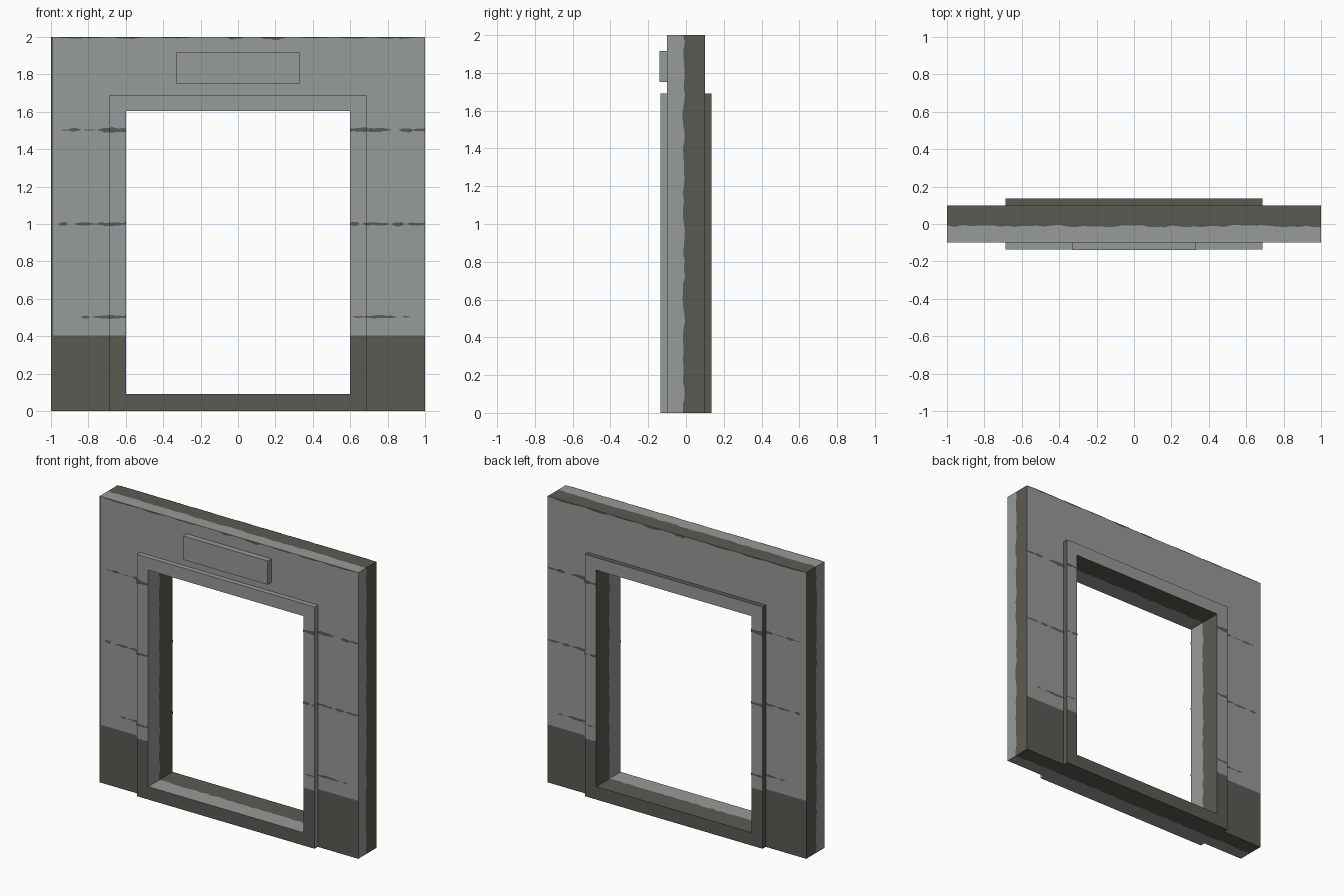
import bpy, bmesh, math, random
from mathutils import Vector

if "Cube" in bpy.data.objects:
    bpy.data.objects.remove(bpy.data.objects["Cube"])

random.seed(4)


def material(name, rgb):
    m = bpy.data.materials.new(name)
    m.diffuse_color = (*rgb, 1)
    m.use_nodes = True
    m.node_tree.nodes["Principled BSDF"].inputs["Base Color"].default_value = m.diffuse_color
    return m


LIGHT = material("light_concrete", (0.305, 0.328, 0.318))
DARK = material("dark_concrete", (0.105, 0.102, 0.087))
SEAM = -0.013       # depth where the edge faces change colour
WALL, FRAME = 0.10, 0.135
SKIRT = 0.405       # height of the dark base band


def add_object(name, bm):
    me = bpy.data.meshes.new(name)
    bm.to_mesh(me)
    bm.free()
    me.materials.append(LIGHT)
    me.materials.append(DARK)
    ob = bpy.data.objects.new(name, me)
    bpy.context.collection.objects.link(ob)
    return ob


def cut(bm, axis, value):
    no = Vector((0, 0, 0))
    no[axis] = 1
    bmesh.ops.bisect_plane(bm, geom=bm.verts[:] + bm.edges[:] + bm.faces[:],
                           dist=1e-5, plane_co=no * value, plane_no=no)


def paint(bm):
    """Front/back: dark base band and left edge. Edge faces: dark rear half."""
    bm.normal_update()
    for f in bm.faces:
        c = f.calc_center_median()
        if abs(f.normal.y) > 0.7:
            left_edge = c.y < 0 and c.x < -0.99
            f.material_index = int(c.z < SKIRT or left_edge)
        else:
            f.material_index = int(c.y > SEAM)


def slab(name, outline, depth):
    """Extrude an x-z outline through the wall with a ragged colour seam."""
    bm = bmesh.new()
    f = bm.faces.new([bm.verts.new((x, -depth, z)) for x, z in outline])
    r = bmesh.ops.extrude_face_region(bm, geom=[f])
    bmesh.ops.translate(bm, vec=(0, 2 * depth, 0),
                        verts=[g for g in r["geom"] if isinstance(g, bmesh.types.BMVert)])
    bmesh.ops.recalc_face_normals(bm, faces=bm.faces[:])
    cut(bm, 1, SEAM)
    for i in range(1, 50):
        cut(bm, 0, -1 + i * 0.04 + 0.003)
        cut(bm, 2, i * 0.04 + 0.003)
    cut(bm, 2, SKIRT)
    cut(bm, 0, -0.988)
    paint(bm)
    for v in bm.verts:
        if abs(v.co.y - SEAM) < 1e-4:
            v.co.y += random.uniform(-0.005, 0.008)
    return add_object(name, bm)


# wall around the frame
slab("wall", [(-1, 0), (-0.687, 0), (-0.687, 1.69), (0.687, 1.69),
              (0.687, 0), (1, 0), (1, 2), (-1, 2)], WALL)

# raised door frame: two posts joined by a lintel, with a sill between
slab("door_frame", [(-0.687, 0), (-0.6, 0), (-0.6, 1.603), (0.6, 1.603),
                    (0.6, 0), (0.687, 0), (0.687, 1.69), (-0.687, 1.69)], FRAME)
slab("sill", [(-0.6, 0), (0.6, 0), (0.6, 0.09), (-0.6, 0.09)], FRAME)

# blank plaque above the opening
bm = bmesh.new()
bmesh.ops.create_cube(bm, size=1)
for v in bm.verts:
    v.co = (v.co.x * 0.656, v.co.y * 0.04 - 0.12, v.co.z * 0.166 + 1.834)
paint(bm)
add_object("plaque", bm)


# ragged dark stains along the horizontal joints: height -> (start, end, half height)
STAINS = {
    1.503: [(-0.95, -0.9, .004), (-0.91, -0.84, .012), (-0.83, -0.76, .004), (-0.75, -0.6, .016),
            (0.6, 0.82, .014), (0.86, 0.94, .014), (0.93, 1, .009)],
    1.0: [(-0.96, -0.91, .012), (-0.88, -0.77, .011), (-0.77, -0.6, .012),
          (0.6, 0.65, .012), (0.66, 0.81, .011), (0.82, 0.89, .012), (0.9, 1, .009)],
    0.503: [(-0.84, -0.79, .009), (-0.78, -0.6, .01),
            (0.61, 0.68, .006), (0.67, 0.85, .011), (0.88, 0.92, .006)],
    1.999: [(-0.98, -0.7, .008), (-0.67, -0.5, .01), (-0.42, -0.25, .008), (-0.07, 0.03, .014),
            (0.12, 0.26, .016), (0.33, 0.5, .008), (0.53, 0.7, .01), (0.73, 0.96, .009)],
}


def stain(bm, x0, x1, z, h, side):
    n = max(4, round((x1 - x0) / 0.018))
    xs = sorted({x0 + (x1 - x0) * i / n for i in range(n + 1)}
                | {s for s in (-0.687, 0.687) if x0 < s < x1})
    rows = []
    for x in xs:
        t = min(1.0, max(0.0, (x - x0) / (x1 - x0)))
        at_edge = abs(abs(x) - 0.6) < 1e-4 or abs(x) > 0.999
        k = 0.9 if at_edge else max(0.1, math.sqrt(max(0.0, math.sin(math.pi * t))))
        up = h * k * random.uniform(0.5, 1.1)
        down = h * k * random.uniform(0.5, 1.1)
        rows.append((x, min(2, z + up), z - down))
    for (xa, ua, da), (xb, ub, db) in zip(rows, rows[1:]):
        on_frame = abs(xa + xb) / 2 < 0.687 and z < 1.69
        y = side * ((FRAME if on_frame else WALL) + 0.002)
        quad = [(xa, y, da), (xb, y, db), (xb, y, ub), (xa, y, ua)]
        f = bm.faces.new([bm.verts.new(p) for p in (quad if side < 0 else quad[::-1])])
        f.material_index = 1


for side, name in ((-1, "front_stains"), (1, "back_stains")):
    bm = bmesh.new()
    for z, runs in STAINS.items():
        for x0, x1, h in runs:
            stain(bm, x0, x1, z, h, side)
    add_object(name, bm)
